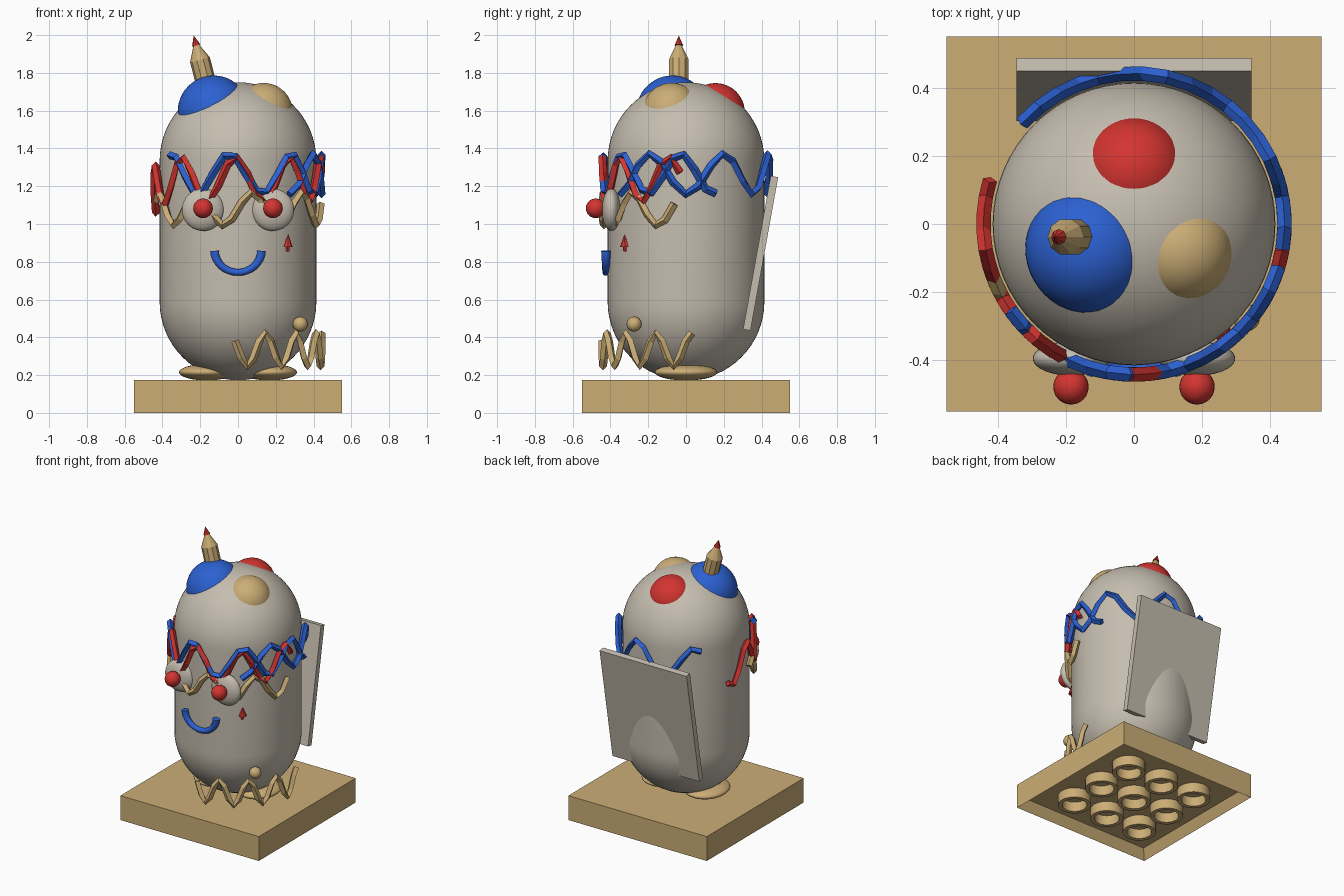
import bpy, bmesh, math
from mathutils import Vector, Matrix

if "Cube" in bpy.data.objects:
    bpy.data.objects.remove(bpy.data.objects["Cube"])


def material(name, rgb):
    m = bpy.data.materials.new(name)
    m.diffuse_color = (*rgb, 1)
    m.use_nodes = True
    m.node_tree.nodes["Principled BSDF"].inputs["Base Color"].default_value = m.diffuse_color
    return m


TAN = material("tan", (0.60, 0.42, 0.18))
GREY = material("warm grey", (0.56, 0.51, 0.43))
BLUE = material("blue", (0.025, 0.12, 0.65))
RED = material("red", (0.65, 0.035, 0.03))


def add_mesh(name, bm, mat, smooth=False):
    bmesh.ops.recalc_face_normals(bm, faces=bm.faces)
    me = bpy.data.meshes.new(name)
    bm.to_mesh(me)
    bm.free()
    me.materials.append(mat)
    ob = bpy.data.objects.new(name, me)
    bpy.context.collection.objects.link(ob)
    if smooth:
        bpy.ops.object.select_all(action='DESELECT')
        ob.select_set(True)
        bpy.context.view_layer.objects.active = ob
        bpy.ops.object.shade_smooth_by_angle(angle=math.radians(40))
    return ob


def box(name, size, loc, mat, rot_x=0):
    bm = bmesh.new()
    bmesh.ops.create_cube(bm, size=1)
    bm.transform(Matrix.Translation(loc) @ Matrix.Rotation(rot_x, 4, 'X') @ Matrix.Diagonal((*size, 1)))
    return add_mesh(name, bm, mat)


def ellipsoid(name, radii, loc, mat, seg=40):
    bm = bmesh.new()
    bmesh.ops.create_uvsphere(bm, u_segments=seg, v_segments=seg // 2, radius=1)
    bm.transform(Matrix.Translation(loc) @ Matrix.Diagonal((*radii, 1)))
    return add_mesh(name, bm, mat, True)


def lathe(name, profile, mat, seg=48, base=(0, 0, 0), axis=(0, 0, 1), smooth=False):
    """Spin (radius, height) points about an axis starting at base."""
    bm = bmesh.new()
    vs = [bm.verts.new((r, 0, z)) for r, z in profile]
    es = [bm.edges.new(p) for p in zip(vs, vs[1:])]
    bmesh.ops.spin(bm, geom=vs + es, cent=(0, 0, 0), axis=(0, 0, 1), angle=2 * math.pi, steps=seg)
    bmesh.ops.remove_doubles(bm, verts=bm.verts, dist=1e-4)
    turn = Vector((0, 0, 1)).rotation_difference(Vector(axis)).to_matrix().to_4x4()
    bm.transform(Matrix.Translation(base) @ turn)
    return add_mesh(name, bm, mat, smooth)


def tube(name, points, mat, depth, resolution=0, radii=None):
    cu = bpy.data.curves.new(name, 'CURVE')
    cu.dimensions = '3D'
    cu.bevel_depth = depth
    cu.bevel_resolution = resolution
    cu.use_fill_caps = True
    cu.twist_mode = 'Z_UP'
    sp = cu.splines.new('POLY')
    sp.points.add(len(points) - 1)
    sp.use_smooth = resolution > 0
    for i, (p, co) in enumerate(zip(sp.points, points)):
        p.co = (*co, 1)
        p.radius = radii[i] if radii else 1
    cu.materials.append(mat)
    ob = bpy.data.objects.new(name, cu)
    bpy.context.collection.objects.link(ob)
    bpy.ops.object.select_all(action='DESELECT')
    ob.select_set(True)
    bpy.context.view_layer.objects.active = ob
    bpy.ops.object.convert(target='MESH')


def zigzag(name, mat, start, end, peak, period, height, amp, ring=0.442):
    """Wave wrapped around the body, angles in degrees."""
    n = round((end - start) / period * 6)
    pts = []
    for i in range(n + 1):
        a = start + (end - start) * i / n
        z = height(a) + amp * math.cos((a - peak) / period * 2 * math.pi)
        t = math.radians(a)
        pts.append((ring * math.cos(t), ring * math.sin(t), z))
    tube(name, pts, mat, 0.021)


# Base plate: open underneath, with nine round tubes
W, H, D, T = 0.55, 0.175, 0.07, 0.05
bm = bmesh.new()
bmesh.ops.create_cube(bm, size=1)
bm.transform(Matrix.Translation((0, 0, H / 2)) @ Matrix.Diagonal((2 * W, 2 * W, H, 1)))
bm.normal_update()
under = min(bm.faces, key=lambda f: f.calc_center_median().z)
bmesh.ops.inset_region(bm, faces=[under], thickness=T)
bmesh.ops.translate(bm, verts=under.verts, vec=(0, 0, D))
add_mesh("base_plate", bm, TAN)
for i in (-1, 0, 1):
    for j in (-1, 0, 1):
        lathe("base_tube", [(0.11, D), (0.11, 0), (0.082, 0), (0.082, D)], TAN, 28,
              (0.28 * i, 0.28 * j, 0), smooth=True)

# Capsule body
R, LOW, HIGH = 0.415, 0.588, 1.335
arc = [math.radians(90 * i / 16) for i in range(17)]
profile = [(R * math.sin(a), LOW - R * math.cos(a)) for a in arc]
profile += [(R * math.cos(a), HIGH + R * math.sin(a)) for a in arc]
lathe("body", profile, GREY, 64, smooth=True)

# Feet, eyes and pupils
for s in (-1, 1):
    ellipsoid("foot", (0.145, 0.165, 0.043), (0.167 * s, 0, 0.215), TAN)
    ellipsoid("eye", (0.112, 0.05, 0.112), (0.185 * s, -0.395, 1.075), GREY)
    ellipsoid("pupil", (0.052,) * 3, (0.185 * s, -0.478, 1.083), RED, 24)

# Domes set into the head
for name, mat, direction, r in (("blue_dome", BLUE, (-0.178, -0.10, 0.36), 0.19),
                                ("red_dome", RED, (0, 0.215, 0.352), 0.155),
                                ("tan_dome", TAN, (0.185, -0.105, 0.352), 0.155)):
    ellipsoid(name, (r,) * 3, Vector((0, 0, HIGH)) + Vector(direction).normalized() * 0.30, mat, 48)

# Tilted horn with a small pointed cap
foot = Vector((-0.155, -0.038, 1.69))
tilt = Vector((-0.08, 0, 0.31)).normalized()
lathe("horn", [(0, 0), (0.054, 0), (0.054, 0.185), (0.012, 0.272), (0, 0.272)], TAN, 10, foot, tilt)
lathe("horn_cap", [(0, 0), (0.023, 0), (0, 0.055)], RED, 8, foot + tilt * 0.263, tilt)

# Small dart on the cheek
lathe("cheek_dart", [(0, 0), (0.01, 0), (0.01, 0.025), (0.026, 0.025), (0, 0.09)], RED, 8,
      (0.262, -0.322, 0.855), (0.05, -0.05, 1))

# Smile
smile, widths = [], []
for i in range(17):
    a = math.pi * (1 + i / 16)
    smile.append((0.124 * math.cos(a), -0.424, 0.858 + 0.114 * math.sin(a)))
    widths.append(1 + 0.25 * math.sin(a) + 0.0)
tube("smile", smile, BLUE, 0.025, 3, widths)

# Zigzag bands around the head and the lower side
zigzag("blue_band_back", BLUE, -52, 138, 27, 52.5, lambda a: 1.265, 0.108)
zigzag("blue_band_front", BLUE, -145, 21, -4, 46, lambda a: 1.265, 0.108)
zigzag("red_band", RED, -197, -4, -12, 40, lambda a: 1.165 + 0.07 * min(1, (a + 197) / 60), 0.118)
zigzag("tan_band", TAN, -167, -8, -40, 40, lambda a: 1.08, 0.088)
zigzag("lower_tan_band", TAN, -92, 4, 4, 25, lambda a: 0.335, 0.088)
ellipsoid("lower_knob", (0.04,) * 3, (0.33, -0.275, 0.47), TAN, 16)

# Leaning back panel
lean = math.atan2(0.148, 0.82)
box("back_panel", (0.69, 0.04, 0.825), (0, 0.395, 0.845), GREY, -lean)
